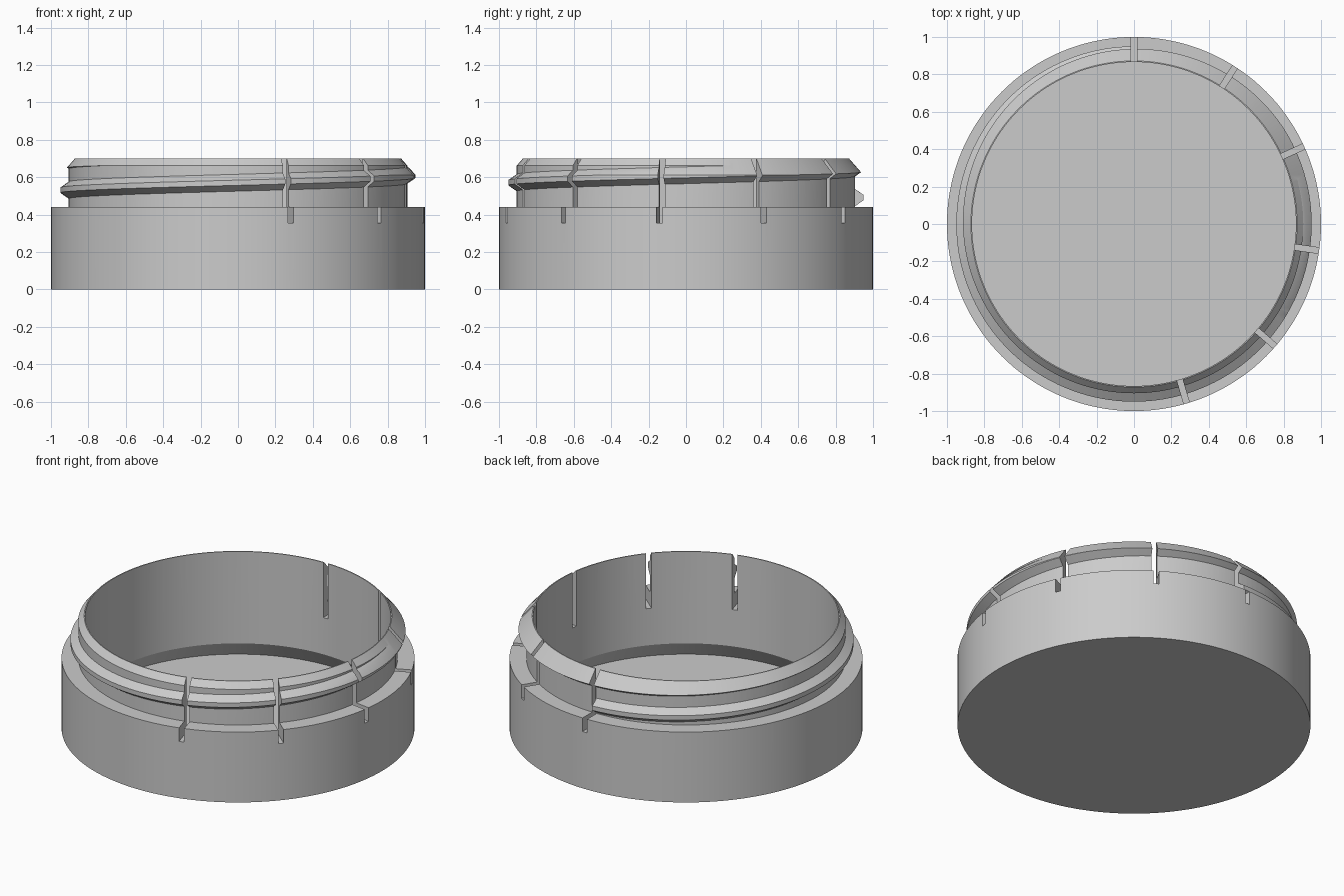
import bpy, bmesh, math

cube = bpy.data.objects.get("Cube")
if cube:
    bpy.data.objects.remove(cube, do_unlink=True)

SEGMENTS = 144
SLOTS = 11
TOP = 0.70
NECK = 0.905
BORE = 0.866
PITCH = 0.16

grey = bpy.data.materials.new("plain_grey")
grey.use_nodes = True
grey.diffuse_color = (0.6, 0.6, 0.6, 1)
grey.node_tree.nodes["Principled BSDF"].inputs["Base Color"].default_value = (0.6, 0.6, 0.6, 1)


def finish(name, bm):
    bmesh.ops.recalc_face_normals(bm, faces=bm.faces)
    mesh = bpy.data.meshes.new(name)
    bm.to_mesh(mesh)
    bm.free()
    mesh.materials.append(grey)
    obj = bpy.data.objects.new(name, mesh)
    bpy.context.collection.objects.link(obj)
    return obj


def lathe(name, profile):
    """Solid of revolution from (radius, height) points that start and end on the axis."""
    bm = bmesh.new()
    rings = []
    for r, z in profile:
        if r == 0:
            rings.append([bm.verts.new((0, 0, z))] * SEGMENTS)
        else:
            angles = [math.tau * i / SEGMENTS for i in range(SEGMENTS)]
            rings.append([bm.verts.new((r * math.cos(a), r * math.sin(a), z)) for a in angles])
    for low, high in zip(rings, rings[1:]):
        for i in range(SEGMENTS):
            j = (i + 1) % SEGMENTS
            corners = dict.fromkeys((low[i], low[j], high[j], high[i]))
            bm.faces.new(list(corners))
    return finish(name, bm)


def helix(name, section, start, turns):
    """Sweep a (radius, height) section around the axis while it climbs."""
    bm = bmesh.new()
    rings = []
    for i in range(int(turns * SEGMENTS) + 1):
        a = start + math.tau * i / SEGMENTS
        lift = PITCH * i / SEGMENTS
        rings.append([bm.verts.new((r * math.cos(a), r * math.sin(a), z + lift))
                      for r, z in section])
    n = len(section)
    for a, b in zip(rings, rings[1:]):
        for k in range(n):
            bm.faces.new((a[k], a[(k + 1) % n], b[(k + 1) % n], b[k]))
    bm.faces.new(rings[0])
    bm.faces.new(rings[-1])
    bmesh.ops.triangulate(bm, faces=bm.faces)
    return finish(name, bm)


def combine(target, other, operation):
    other.hide_render = True
    mod = target.modifiers.new(operation.lower(), "BOOLEAN")
    mod.operation = operation
    mod.solver = "EXACT"
    mod.object = other
    bpy.context.view_layer.objects.active = target
    bpy.ops.object.modifier_apply(modifier=mod.name)
    bpy.data.objects.remove(other, do_unlink=True)


# Cup with a wide base, plain neck and flared undercut above the floor
cup = lathe("threaded_cup", [
    (0, 0), (1, 0), (1, 0.44), (NECK, 0.44), (NECK, 0.8),
    (BORE, 0.8), (BORE, 0.125), (0.925, 0.03), (0, 0.03)])

# Screw thread, starting inside the back slot and running out into the rim
thread = helix("thread", [
    (0.885, 0.431), (0.95, 0.476), (0.95, 0.504), (0.885, 0.549)], math.pi / 2 - 0.01, 1.45)
combine(cup, thread, "UNION")

# Conical envelope trims the rim and thread to one chamfer
envelope = lathe("rim_envelope", [(0, -0.1), (1.2, -0.1), (1.2, 0.325), (0.872, TOP), (0, TOP)])
combine(cup, envelope, "INTERSECT")

# Evenly spaced slots through the wall
for i in range(SLOTS):
    a = math.pi / 2 + math.tau * i / SLOTS
    bm = bmesh.new()
    bmesh.ops.create_cube(bm, size=1)
    for v in bm.verts:
        x, y = 0.95 + v.co.x * 0.5, v.co.y * 0.031
        v.co = (x * math.cos(a) - y * math.sin(a),
                x * math.sin(a) + y * math.cos(a), 0.605 + v.co.z * 0.5)
    combine(cup, finish("slot_cutter", bm), "DIFFERENCE")

bpy.ops.object.select_all(action="DESELECT")
cup.select_set(True)
bpy.context.view_layer.objects.active = cup
bpy.ops.object.shade_smooth_by_angle(angle=math.radians(20))
